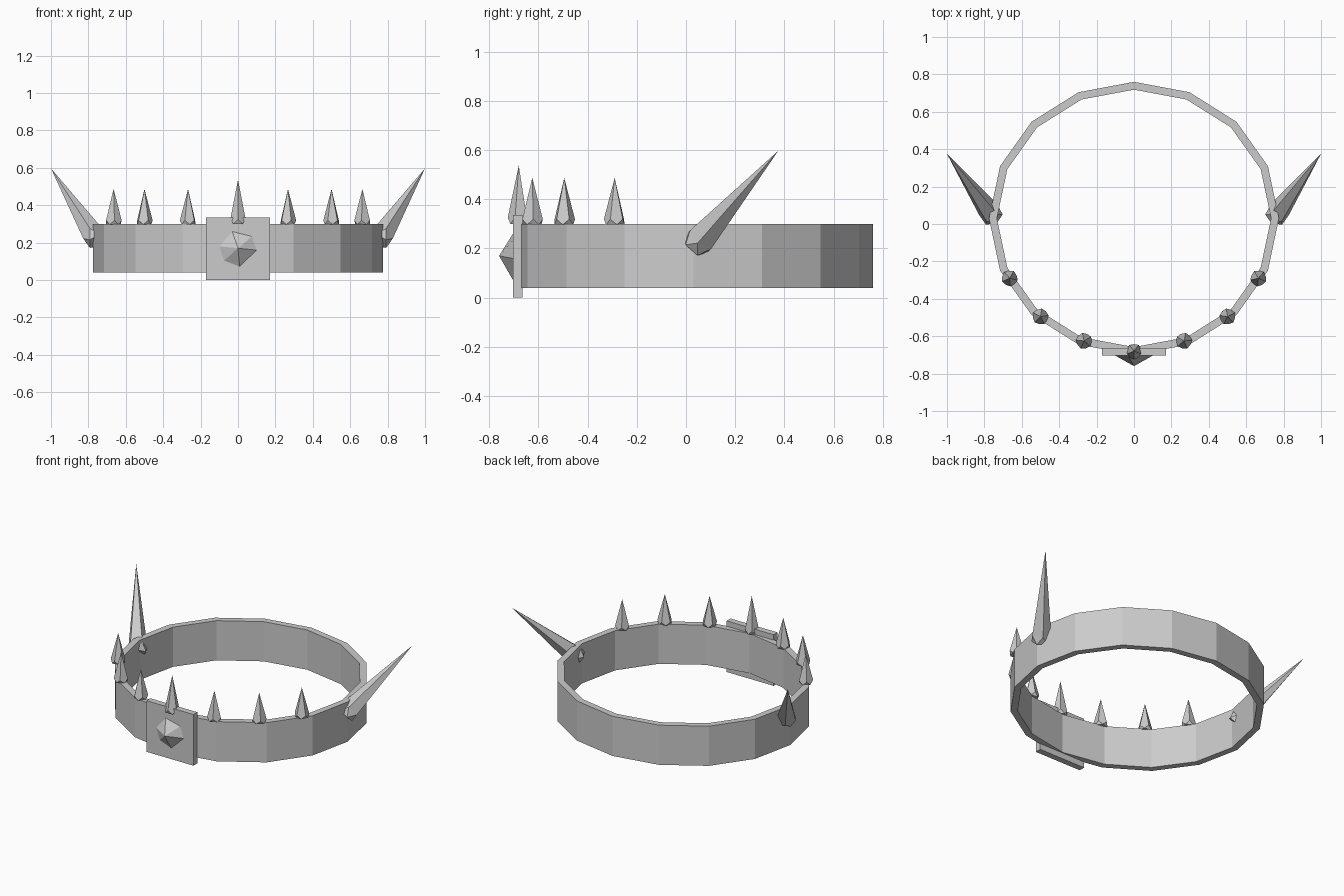
import bpy, math
from mathutils import Vector

if "Cube" in bpy.data.objects:
    bpy.data.objects.remove(bpy.data.objects["Cube"])


def make(name, verts, faces):
    me = bpy.data.meshes.new(name)
    me.from_pydata([tuple(v) for v in verts], [], faces)
    me.update()
    ob = bpy.data.objects.new(name, me)
    bpy.context.collection.objects.link(ob)
    return ob


def spike(name, base, tip, r, collar, inward):
    """Five-sided spike: base pentagon, twisted collar pentagon, long point."""
    base, tip = Vector(base), Vector(tip)
    d = (tip - base).normalized()
    u = Vector(inward)
    u = (u - d * u.dot(d)).normalized()
    w = d.cross(u)
    verts = []
    for h, rad, off in ((0, r * 0.92, 0), (collar, r, math.pi / 5)):
        for i in range(5):
            a = 2 * math.pi * i / 5 + off
            verts.append(base + d * h + (u * math.cos(a) + w * math.sin(a)) * rad)
    verts.append(tip)
    faces = [(4, 3, 2, 1, 0)]
    for i in range(5):
        j = (i + 1) % 5
        faces += [(i, j, 5 + i), (j, 5 + j, 5 + i), (5 + i, 5 + j, 10)]
    return make(name, verts, faces)


# sixteen-sided oval band
N, CY = 16, 0.03
verts, faces = [], []
for i in range(N):
    a = 2 * math.pi * i / N
    for t, z in ((0, 0.04), (0, 0.30), (0.042, 0.30), (0.042, 0.04)):
        verts.append(((0.775 - t) * math.cos(a), CY + (0.73 - t) * math.sin(a), z))
    for k in range(4):
        n, m = (i + 1) % N, (k + 1) % 4
        faces.append((4 * i + k, 4 * n + k, 4 * n + m, 4 * i + m))
make("band", verts, faces)

# front plate
bpy.ops.mesh.primitive_cube_add(size=1, location=(0, -0.684, 0.168))
plate = bpy.context.object
plate.name = "front_plate"
plate.scale = (0.34, 0.04, 0.335)

# faceted gem on the plate
angles = (173, 108, 42, -5, -85, -138)
gem = [(0.107 * math.cos(math.radians(a)), -0.70,
        0.168 + 0.103 * math.sin(math.radians(a))) for a in angles]
gem.append((0, -0.76, 0.17))
make("gem", gem, [(5, 4, 3, 2, 1, 0)] + [(i, (i + 1) % 6, 6) for i in range(6)])

# crown spikes along the front rim
spike("centre_spike", (0, -0.682, 0.30), (0, -0.68, 0.537), 0.043, 0.025, (0, 1, 0))
for side, s in (("right", 1), ("left", -1)):
    for n, (x, y) in enumerate(((0.267, -0.625), (0.50, -0.495), (0.665, -0.29))):
        spike(f"rim_spike_{side}_{n + 1}", (s * x, y, 0.297), (s * x, y, 0.487),
              0.044, 0.022, (-s * x, -y, 0))
    # large swept-back horns
    spike(f"side_horn_{side}", (s * 0.752, 0.035, 0.208), (s * 1.0, 0.375, 0.597),
          0.06, 0.05, (-s, 0, 0))
